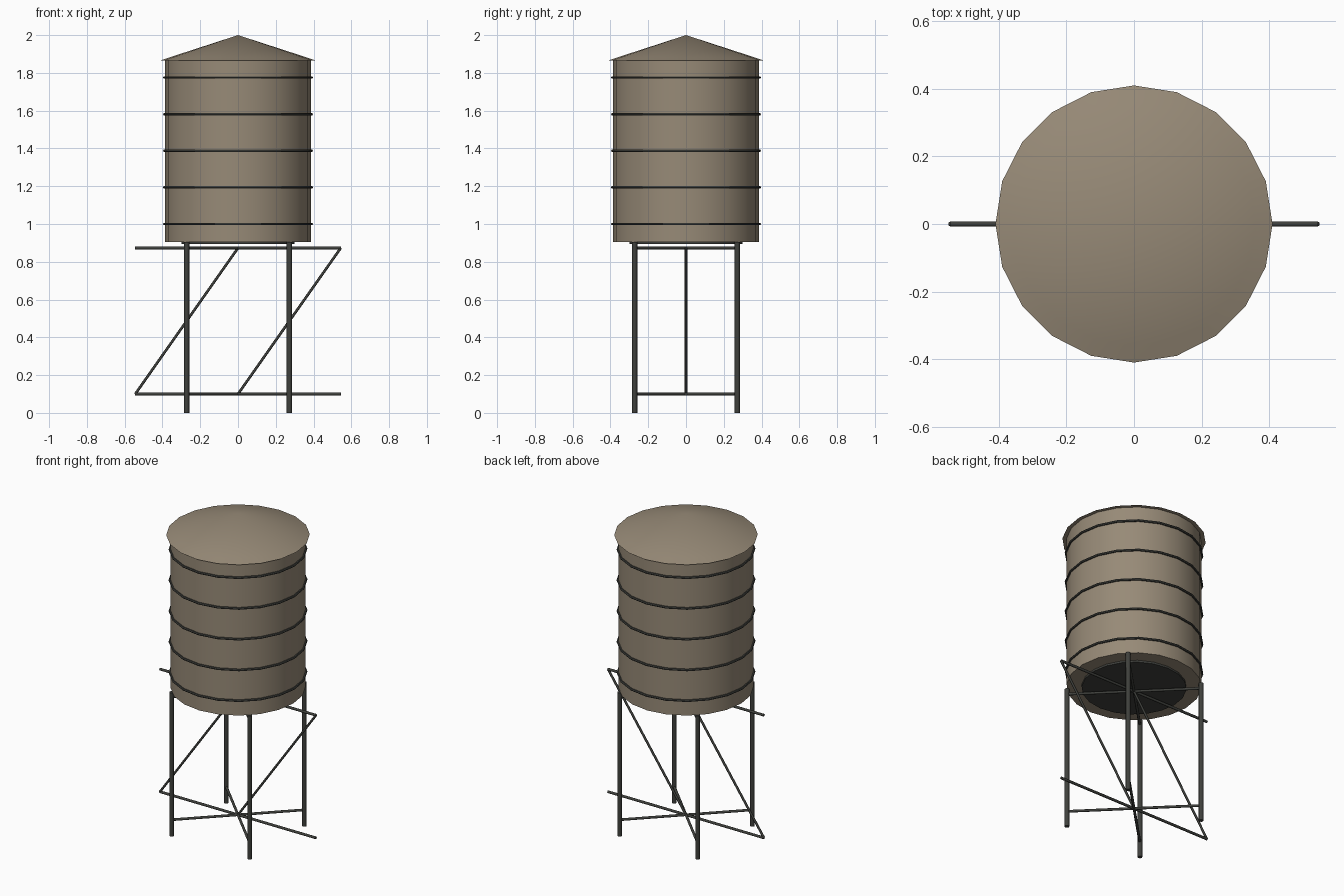
import bpy, bmesh, math
from mathutils import Vector

if "Cube" in bpy.data.objects:
    bpy.data.objects.remove(bpy.data.objects["Cube"])


def material(name, color):
    m = bpy.data.materials.new(name)
    m.diffuse_color = (*color, 1)
    m.use_nodes = True
    m.node_tree.nodes["Principled BSDF"].inputs["Base Color"].default_value = m.diffuse_color
    return m


WOOD = material("weathered_wood", (0.31, 0.255, 0.185))
METAL = material("dark_metal", (0.05, 0.052, 0.046))


def finish(name, bm, mat):
    bmesh.ops.remove_doubles(bm, verts=bm.verts, dist=1e-5)
    bmesh.ops.recalc_face_normals(bm, faces=bm.faces)
    mesh = bpy.data.meshes.new(name)
    bm.to_mesh(mesh)
    bm.free()
    obj = bpy.data.objects.new(name, mesh)
    bpy.context.collection.objects.link(obj)
    mesh.materials.append(mat)
    bpy.ops.object.select_all(action='DESELECT')
    obj.select_set(True)
    bpy.context.view_layer.objects.active = obj
    bpy.ops.object.shade_smooth_by_angle(angle=math.radians(50))
    return obj


def lathe(name, profile, mat, sides=20):
    """Spin an (r, z) profile about the z axis."""
    bm = bmesh.new()
    verts = [bm.verts.new((r, 0, z)) for r, z in profile]
    edges = [bm.edges.new(pair) for pair in zip(verts, verts[1:])]
    bmesh.ops.spin(bm, geom=verts + edges, cent=(0, 0, 0), axis=(0, 0, 1),
                   angle=math.tau, steps=sides, use_merge=True)
    return finish(name, bm, mat)


def rod(name, a, b, radius, mat=METAL, sides=8):
    """Round bar between two points."""
    a, b = Vector(a), Vector(b)
    bm = bmesh.new()
    bmesh.ops.create_cone(bm, cap_ends=True, segments=sides, radius1=radius,
                          radius2=radius, depth=(b - a).length)
    turn = (b - a).to_track_quat('Z', 'Y').to_matrix().to_4x4()
    bm.transform(turn)
    bmesh.ops.translate(bm, verts=bm.verts, vec=(a + b) / 2)
    return finish(name, bm, mat)


# Tank, base plate and roof
lathe("tank", [(0, 0.905), (0.386, 0.905), (0.386, 1.87), (0, 1.87)], WOOD)
lathe("base_plate", [(0, 0.893), (0.3, 0.893), (0.3, 0.91), (0, 0.91)], METAL)
lathe("roof", [(0, 1.866), (0.41, 1.866), (0.36, 1.883), (0, 2.0)], WOOD)

# Hoops around the tank
for i in range(5):
    z = 1.0 + i * 0.1938
    ring = [(0.39 + 0.007 * math.cos(k * math.tau / 6),
             z + 0.007 * math.sin(k * math.tau / 6)) for k in range(7)]
    lathe(f"hoop_{i + 1}", ring, METAL)

# Four corner legs
L = 0.272
for sx, side in ((-1, "left"), (1, "right")):
    for sy, end in ((-1, "front"), (1, "back")):
        rod(f"{end}_{side}_leg", (sx * L, sy * L, 0), (sx * L, sy * L, 0.905), 0.014)

# Crossed bars between opposite legs, and a long bar, at two levels
for z, level in ((0.1, "lower"), (0.873, "upper")):
    for s in (-1, 1):
        rod(f"{level}_cross_bar_{'a' if s < 0 else 'b'}",
            (-L, -s * L, z), (L, s * L, z), 0.008)
    rod(f"{level}_long_bar", (-2 * L, 0, z), (2 * L, 0, z), 0.008)

# Slanted braces in the middle plane
for x, side in ((-2 * L, "left"), (0, "right")):
    rod(f"{side}_brace", (x, 0, 0.1), (x + 2 * L, 0, 0.873), 0.007)
